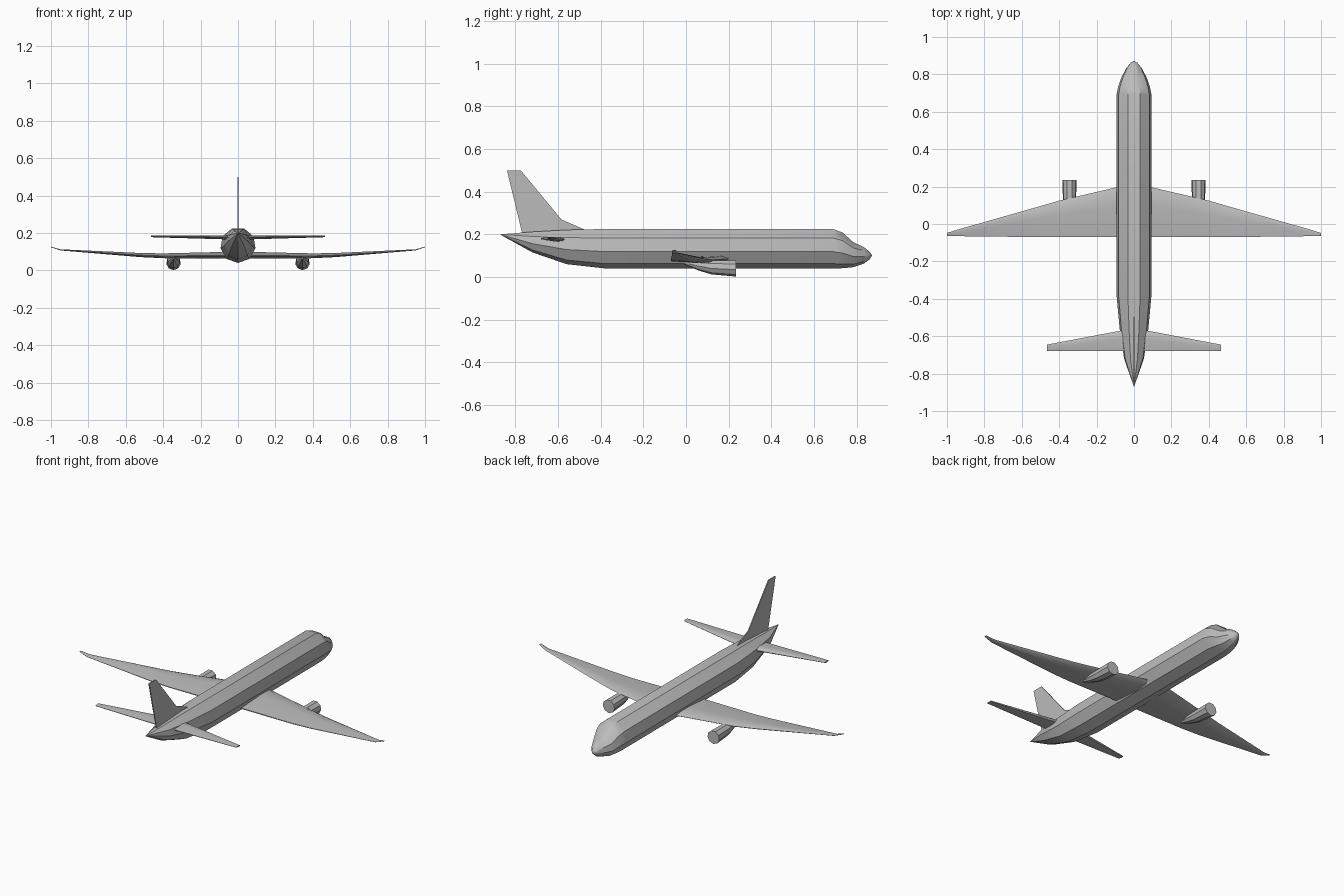
import bpy, bmesh, math

cube = bpy.data.objects.get("Cube")
if cube:
    bpy.data.objects.remove(cube, do_unlink=True)

grey = bpy.data.materials.new("airframe grey")
grey.use_nodes = True
grey.diffuse_color = (0.5, 0.5, 0.5, 1)
grey.node_tree.nodes["Principled BSDF"].inputs["Base Color"].default_value = (0.5, 0.5, 0.5, 1)

SIDES = 9
NONAGON = [(math.cos(a), math.sin(a)) for a in
           (math.radians(-90 + 360 * i / SIDES) for i in range(SIDES))]
TOP = max(s for _, s in NONAGON)


def loft(name, rings, smooth=True):
    """Skin a list of equal-length point rings and close both ends."""
    bm = bmesh.new()
    loops = [[bm.verts.new(p) for p in ring] for ring in rings]
    for a, b in zip(loops, loops[1:]):
        for i in range(len(a)):
            j = (i + 1) % len(a)
            bm.faces.new((a[i], a[j], b[j], b[i]))
    bm.faces.new(loops[0])
    bm.faces.new(loops[-1])
    bmesh.ops.remove_doubles(bm, verts=bm.verts, dist=0.0004)
    bmesh.ops.recalc_face_normals(bm, faces=bm.faces)
    mesh = bpy.data.meshes.new(name)
    bm.to_mesh(mesh)
    bm.free()
    mesh.materials.append(grey)
    obj = bpy.data.objects.new(name, mesh)
    bpy.context.collection.objects.link(obj)
    if smooth:
        bpy.ops.object.select_all(action='DESELECT')
        obj.select_set(True)
        bpy.context.view_layer.objects.active = obj
        bpy.ops.object.shade_smooth_by_angle(angle=math.radians(30))
    return obj


def tube_ring(x, y, half, low, high):
    """Nine-sided ring with a flat top and a pointed keel."""
    return [(x + half * c, y, low + (s + 1) / (TOP + 1) * (high - low)) for c, s in NONAGON]


def foil_ring(x, lead, trail, z_lead, z_trail, thick):
    """Six-point aerofoil section across the chord at span x."""
    shape = [(0, 0), (0.12, 0.4), (0.4, 0.5), (1, 0.08), (1, -0.08), (0.4, -0.5), (0.1, -0.4)]
    return [(x, lead + t * (trail - lead), z_lead + t * (z_trail - z_lead) + h * thick)
            for t, h in shape]


def both_sides(name, make):
    for side, sign in (("left", 1), ("right", -1)):
        rings = [[(sign * x, y, z) for x, y, z in ring] for ring in make()]
        loft(f"{side}_{name}", rings)


# Fuselage: y, half width, keel height, roof height
stations = [
    (-0.872, 0.0002, 0.199, 0.2), (-0.72, 0.054, 0.115, 0.212), (-0.56, 0.078, 0.06, 0.221),
    (-0.38, 0.095, 0.04, 0.225), (0.69, 0.095, 0.04, 0.225), (0.735, 0.086, 0.041, 0.208),
    (0.785, 0.068, 0.046, 0.163), (0.835, 0.041, 0.063, 0.14), (0.862, 0.018, 0.083, 0.118),
    (0.873, 0.0002, 0.1, 0.1005),
]
loft("fuselage", [tube_ring(0, *s) for s in stations])

# Swept main wings with upturned tips
both_sides("wing", lambda: [
    foil_ring(0.0, 0.22, -0.07, 0.085, 0.078, 0.034),
    foil_ring(0.095, 0.196, -0.07, 0.085, 0.077, 0.034),
    foil_ring(0.4, 0.125, -0.07, 0.08, 0.076, 0.026),
    foil_ring(0.52, 0.09, -0.07, 0.084, 0.08, 0.022),
    foil_ring(0.95, -0.032, -0.065, 0.111, 0.109, 0.006),
    foil_ring(1.0, -0.048, -0.064, 0.126, 0.126, 0.003),
])

# Horizontal stabilisers
both_sides("stabiliser", lambda: [
    foil_ring(0.0, -0.555, -0.68, 0.176, 0.178, 0.022),
    foil_ring(0.07, -0.57, -0.68, 0.177, 0.178, 0.022),
    foil_ring(0.465, -0.645, -0.68, 0.182, 0.182, 0.008),
])

# Engine nacelles tapering under the wings
both_sides("engine", lambda: [
    tube_ring(0.345, 0.235, 0.039, 0.002, 0.078),
    tube_ring(0.345, 0.12, 0.035, 0.012, 0.078),
    tube_ring(0.345, 0.06, 0.025, 0.03, 0.078),
    tube_ring(0.345, -0.01, 0.004, 0.06, 0.078),
])

# Tail fin with a forward fillet
fin_profile = [(-0.84, 0.5), (-0.775, 0.5), (-0.585, 0.27), (-0.475, 0.222),
               (-0.6, 0.19), (-0.765, 0.19)]
loft("tail_fin", [[(x, y, z) for y, z in fin_profile] for x in (-0.003, 0.003)], smooth=False)
